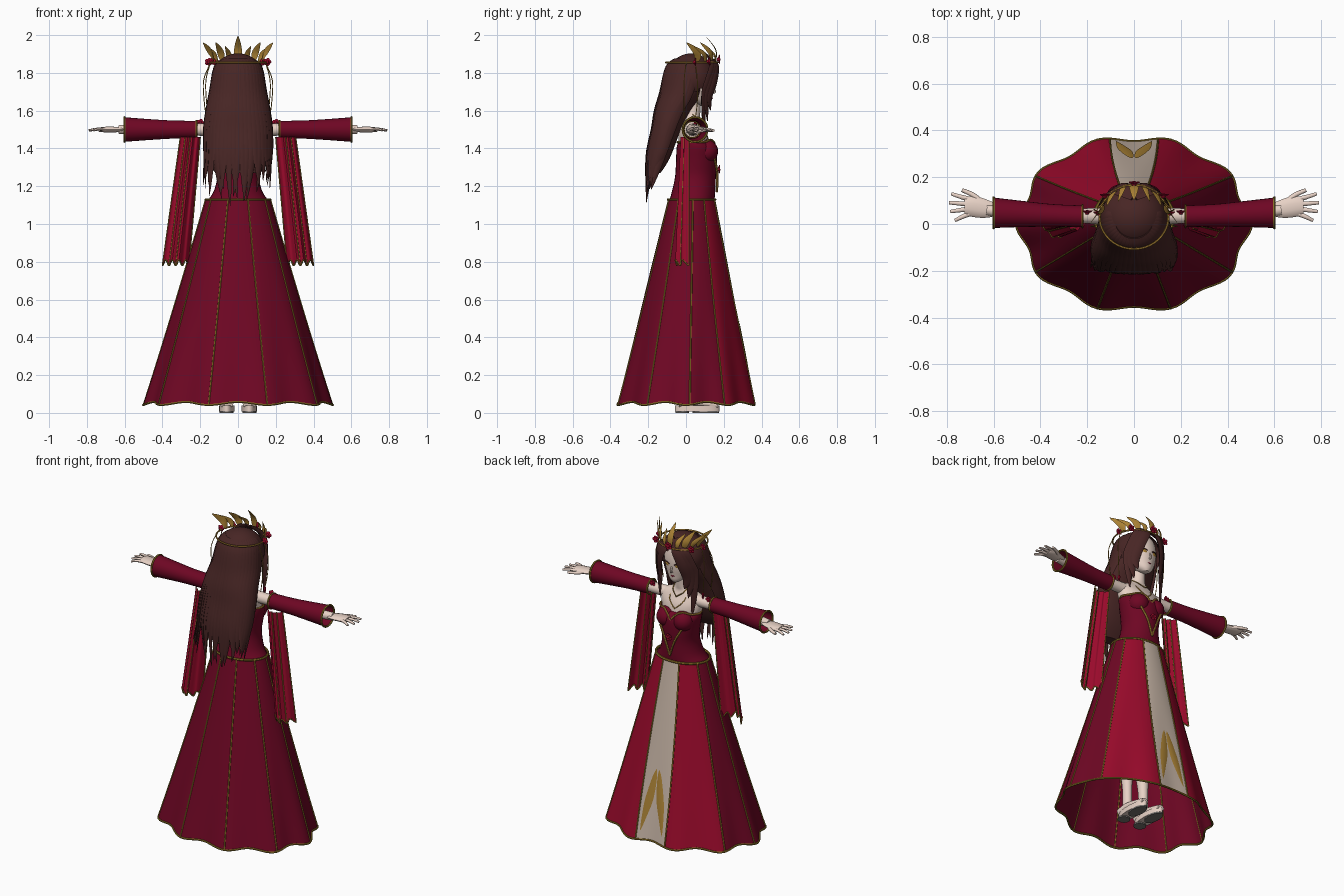
import bpy, bmesh, math, random
from mathutils import Vector as V

random.seed(4)
if "Cube" in bpy.data.objects:
    bpy.data.objects.remove(bpy.data.objects["Cube"])
Z, Y = V((0, 0, 1)), V((0, 1, 0))
sin, cos, rad, tau = math.sin, math.cos, math.radians, math.tau


def material(name, r, g, b):
    m = bpy.data.materials.new(name)
    m.use_nodes = True
    m.diffuse_color = (r, g, b, 1)
    m.node_tree.nodes["Principled BSDF"].inputs["Base Color"].default_value = (r, g, b, 1)
    return m


SKIN = material("pale skin", .8, .64, .56)
WINE = material("wine red cloth", .155, .002, .017)
RED = material("bright red cloth", .32, .003, .024)
HAIR = material("dark brown hair", .064, .019, .018)
GOLD = material("gold", .4, .22, .035)
TRIM = material("dark gold trim", .26, .165, .02)
CREAM = material("cream cloth", .57, .46, .38)
SOLE = material("grey sole", .17, .16, .15)


def add(name, verts, faces, mats, rule=None):
    me = bpy.data.meshes.new(name)
    me.from_pydata([tuple(v) for v in verts], [], faces)
    for m in mats:
        me.materials.append(m)
    bm = bmesh.new()
    bm.from_mesh(me)
    if rule:
        bm.faces.ensure_lookup_table()
        for i, f in enumerate(bm.faces):
            f.material_index = rule(i)
    bmesh.ops.recalc_face_normals(bm, faces=bm.faces)
    bm.to_mesh(me)
    bm.free()
    me.shade_smooth()
    me.set_sharp_from_angle(angle=rad(50))
    bpy.context.collection.objects.link(bpy.data.objects.new(name, me))


def loft(name, rings, mats, caps=True, loop=False, rule=None):
    n, k = len(rings[0]), len(rings)
    faces = [(j * n + i, j * n + (i + 1) % n, (j + 1) % k * n + (i + 1) % n, (j + 1) % k * n + i)
             for j in range(k if loop else k - 1) for i in range(n)]
    if caps and not loop:
        faces += [tuple(range(n)), tuple(range((k - 1) * n, k * n))]
    add(name, [p for r in rings for p in r], faces, mats, rule)


def oval(z, rx, yc, ry, xc=0, n=28):
    return [V((xc + rx * sin(tau * i / n), yc + ry * cos(tau * i / n), z)) for i in range(n)]


def body(name, table, mat, xc=0):
    loft(name, [oval(*row, xc) for row in spline(table, 4)], [mat])


def spline(pts, n):
    # Catmull-Rom through rows of any length
    out, last = [], len(pts) - 1
    for i in range(last):
        a, b, c, d = pts[max(i - 1, 0)], pts[i], pts[i + 1], pts[min(i + 2, last)]
        for k in range(n):
            t = k / n
            out.append([.5 * (2 * q + (r - p) * t + (2 * p - 5 * q + 4 * r - s) * t * t
                              + (3 * q - p - 3 * r + s) * t ** 3) for p, q, r, s in zip(a, b, c, d)])
    return out + [list(pts[-1])]


def ribbon(name, pts, width, thick, mat, out=Y, shape=lambda u: 1, loop=False, steps=5, n=6):
    path = [V(p) for p in (pts if loop else spline(pts, steps))]
    k, rings = len(path), []
    for i, p in enumerate(path):
        t = (path[(i + 1) % k] - path[i - 1]) if loop else path[min(i + 1, k - 1)] - path[max(i - 1, 0)]
        side = t.cross(out).normalized()
        up = side.cross(t).normalized()
        s = max(shape(i / (k - 1)), .02)
        rings.append([p + side * width * s * cos(tau * j / n) + up * thick * s * sin(tau * j / n)
                      for j in range(n)])
    loft(name, rings, [mat], loop=loop)


def tube(name, pts, r, mat, loop=False, out=Y):
    ribbon(name, pts, r, r, mat, out, loop=loop, steps=4)


def leaf_shape(u):
    return sin(math.pi * u ** .8)


def lock_shape(u):
    return min(1, .5 + 2 * u) * (1 - u ** 6)


# Skirt: flared panels with a wavy hem, the front panel staying wide at the waist
def skirt_at(a, t, lift=0.):
    a = (a + math.pi) % tau - math.pi
    if abs(a) < math.pi / 3:
        a += .2 * (1 - t) * sin(3 * a)
    w = 1 - .035 * t * t * cos(10 * a)
    return V(((.17 + .315 * t + lift) * sin(a) * w, .03 - .03 * t + (.125 + .24 * t + lift) * cos(a) * w,
              1.13 - 1.08 * t + .008 * t * t * cos(10 * a)))


COLS, ROWS = 120, 14


def panel(i):
    a = abs((i % COLS + .5) * 360 / COLS)
    a = min(a, 360 - a)
    return 2 if a < 12 else 1 if a < 57 else 0


loft("skirt", [[skirt_at(tau * i / COLS, j / ROWS) for i in range(COLS)] for j in range(ROWS + 1)],
     [WINE, RED, CREAM], caps=False, rule=panel)
for t, label, r in ((0, "waist_trim", .007), (1, "hem_trim", .006)):
    tube(label, [skirt_at(tau * i / COLS, t) for i in range(COLS)], r, TRIM, True, Z)
for s in (1, -1):
    for deg in (12, 57, 87, 123, 162):
        tube("skirt_seam", [skirt_at(s * rad(deg), j / 8, .001) for j in range(9)], .0045, TRIM,
             out=V((.4, 1, 0)))
    ribbon("skirt_leaf", [skirt_at(s * rad(d), t, .004) for d, t in ((1.2, .6), (4, .74), (6.5, .84), (9, .95))],
           .026, .003, GOLD, Y, leaf_shape)

# Torso, bodice, neck and head
body("bodice", [(1.12, .165, .03, .12), (1.17, .13, .04, .115), (1.25, .11, .05, .108),
                (1.33, .12, .055, .108), (1.4, .135, .055, .105), (1.43, .135, .045, .088)], WINE)
body("shoulders", [(1.4, .12, .045, .08), (1.47, .14, .035, .076), (1.52, .14, .03, .055),
                   (1.55, .075, .03, .043), (1.58, .042, .035, .04), (1.66, .04, .04, .04)], SKIN)
body("head", [(1.622, .02, .105, .02), (1.64, .046, .088, .046), (1.67, .07, .068, .07), (1.72, .09, .055, .09),
              (1.78, .098, .045, .1), (1.84, .085, .04, .09), (1.875, .04, .04, .05)], SKIN)
ribbon("nose", [(0, .14, 1.73), (0, .153, 1.7), (0, .14, 1.695)], .006, .006, SKIN, V((1, 0, 0)))
ribbon("mouth", [(-.014, .135, 1.668), (0, .14, 1.666), (.014, .135, 1.668)], .004, .003, RED, Y, leaf_shape)
for s in (1, -1):
    ribbon("eye", [(s * .02, .142, 1.732), (s * .04, .138, 1.738), (s * .06, .127, 1.734)], .011, .003, GOLD,
           Y, leaf_shape)
    ribbon("lash", [(s * .017, .145, 1.742), (s * .04, .14, 1.75), (s * .064, .126, 1.742)], .004, .003, HAIR)
    cup = bpy.data.meshes.new("bust_cup")
    bm = bmesh.new()
    bmesh.ops.create_uvsphere(bm, u_segments=20, v_segments=12, radius=.062)
    bm.to_mesh(cup)
    bm.free()
    cup.materials.append(WINE)
    cup.shade_smooth()
    ob = bpy.data.objects.new("bust_cup", cup)
    ob.location = (s * .058, .108, 1.385)
    bpy.context.collection.objects.link(ob)
    # Gold neckline and pointed front trim
    tube("neckline_trim", [(0, .156, 1.39), (s * .03, .15, 1.428), (s * .065, .13, 1.446),
                           (s * .11, .1, 1.435), (s * .136, .045, 1.433), (s * .08, -.03, 1.433),
                           (0, -.045, 1.433)], .006, GOLD, out=V((0, .2, 1)))
    tube("bodice_point", [(s * .075, .152, 1.345), (s * .035, .165, 1.27), (0, .164, 1.17)], .007, GOLD)
    tube("necklace", [(s * .046, .035, 1.58), (s * .04, .075, 1.55), (0, .1, 1.52)], .003, GOLD, out=Z)
    tube("long_necklace", [(s * .05, .03, 1.57), (s * .05, .095, 1.5), (0, .118, 1.45)], .003, GOLD, out=Z)


# Rosettes
def flower(center, size):
    c = V(center)
    ribbon("flower_heart", [c - Z * size * .5, c, c + Z * size * .5], size * .5, size * .5, RED, Y, leaf_shape)
    for k in range(5):
        d = V((cos(tau * k / 5), .3, sin(tau * k / 5))) * size
        ribbon("flower_petal", [c, c + d * .6, c + d], size * .5, size * .2, RED, Y, leaf_shape, steps=3)


flower((0, .172, 1.29), .024)
flower((0, .172, 1.872), .026)

DRAPE = 25
for s in (1, -1):
    # Arms, hands and flared sleeves
    ribbon("arm", [(s * .1, .035, 1.5), (s * .25, .035, 1.5), (s * .5, .045, 1.5), (s * .63, .06, 1.5)],
           .036, .036, SKIN, Z, lambda u: 1 - .35 * u, n=12)
    ribbon("palm", [(s * .6, .06, 1.5), (s * .64, .066, 1.5), (s * .69, .075, 1.5), (s * .725, .076, 1.5)],
           .044, .016, SKIN, Z, lambda u: .65 + .35 * sin(2.6 * u), n=10)
    for k, (length, spread) in enumerate(((.06, -.03), (.08, -.012), (.085, .006), (.075, .024))):
        y = .045 + .02 * k
        ribbon("finger", [(s * .7, y, 1.5), (s * (.705 + length / 2), y + spread / 2, 1.502),
                          (s * (.705 + length), y + spread, 1.496)], .0115, .0095, SKIN, Z, lambda u: 1 - .4 * u, n=8)
    ribbon("thumb", [(s * .645, .085, 1.5), (s * .685, .122, 1.497), (s * .735, .145, 1.495)],
           .0135, .012, SKIN, Z, lambda u: 1 - .4 * u, n=8)

    def cuff(x, r, y, n=24):
        return [V((s * x, y + r * cos(tau * i / n), 1.5 + r * sin(tau * i / n))) for i in range(n)]
    sleeve = [(.22, .046, .033), (.35, .048, .037), (.48, .056, .043), (.6, .065, .048)]
    loft("sleeve", [cuff(*row) for row in spline(sleeve, 3)], [WINE], caps=False)
    for end in (0, -1):
        tube("sleeve_trim", cuff(*sleeve[end]), .006, TRIM, True, V((1, 0, 0)))
    flower((s * .2, .05, 1.535), .022)

    # Hanging drapes: a bowed sheet with soft pleats
    def drape_at(c, v):
        u = c / (DRAPE - 1)
        return V((s * ((.2 + .105 * u) * (1 - v) + (.26 + .14 * u) * v),
                  .01 - (.035 + .03 * v) * sin(math.pi * u) + .006 * cos(8 * math.pi * u),
                  1.46 - (.665 + .015 * cos(8 * math.pi * u)) * v))
    verts = [drape_at(c, j / 6) for j in range(7) for c in range(DRAPE)]
    add("sleeve_drape", verts, [(j * DRAPE + c, j * DRAPE + c + 1, (j + 1) * DRAPE + c + 1, (j + 1) * DRAPE + c)
                                for j in range(6) for c in range(DRAPE - 1)], [RED])
    tube("drape_hem", [drape_at(c, 1) for c in range(DRAPE)], .004, TRIM, out=Z)
    for c in (0, 12, 18, 24):
        tube("drape_seam", [drape_at(c, j / 4) for j in range(5)], .0035, TRIM)

    # Legs and sandals
    body("leg", [(.05, .026, .01, .03), (.2, .028, .01, .03), (.38, .042, .0, .045), (.52, .04, .015, .042),
                 (.8, .06, .02, .065), (1.05, .07, .03, .08)], SKIN, s * .06)
    ribbon("foot", [(s * .06, -.04, .05), (s * .06, .03, .06), (s * .06, .11, .05), (s * .06, .17, .04)],
           .036, .028, SKIN, Z, lambda u: 1 - .35 * u * u, n=10)
    loft("sandal_base", [oval(z, .041, .06, .118, s * .06) for z in (.008, .04)], [SKIN])
    for y, length in ((-.02, .036), (.105, .07)):
        loft("sandal_sole", [oval(z, .037, y, length, s * .06) for z in (0, .01)], [SOLE])

# Hair: cap, long back mass and layered locks
cap = bpy.data.meshes.new("hair_cap")
bm = bmesh.new()
bmesh.ops.create_uvsphere(bm, u_segments=36, v_segments=24, radius=1)
for v in bm.verts:
    v.co = V((v.co.x * .142, v.co.y * .133 + .028, v.co.z * .135 + 1.768))
bmesh.ops.delete(bm, geom=[v for v in bm.verts if v.co.z < 1.70 or
                           (v.co.y > .07 and v.co.z < 1.835 - 1.1 * abs(v.co.x))], context='VERTS')
bm.to_mesh(cap)
bm.free()
cap.materials.append(HAIR)
cap.shade_smooth()
bpy.context.collection.objects.link(bpy.data.objects.new("hair_cap", cap))
MASS = [(1.83, .115, .015, .11), (1.7, .137, -.015, .11), (1.6, .155, -.065, .09), (1.5, .168, -.1, .073),
        (1.35, .168, -.145, .06), (1.27, .12, -.17, .035)]
body("hair_mass", MASS, HAIR)
for i in range(25):
    a = rad(-102 + 8.5 * i)
    tip = 1.05 + .13 * sin(a) ** 2 + random.uniform(0, .11)
    pts = [(.08 * sin(a), .02 - .08 * cos(a), 1.872)]
    pts += [(rx * 1.05 * sin(a), yc - ry * 1.06 * cos(a), z) for z, rx, yc, ry in MASS[:5]]
    pts.append((.165 * sin(a) + random.uniform(-.03, .03), -.19 - .02 * cos(a), tip))
    ribbon("back_lock", pts, .031, .01, HAIR, V((sin(a), -cos(a), .01)), lock_shape, steps=4)
for s in (1, -1):
    for k, low in enumerate((1.6, 1.54, 1.42 if s < 0 else 1.48)):
        g = .016 * k
        ribbon("face_lock", [(s * .005, .11, 1.893), (s * (.045 + g), .157 - g / 2, 1.845),
                             (s * (.08 + g), .15 - g, 1.76), (s * (.095 + g), .125 - g, 1.67),
                             (s * (.08 + g), .13 - g, low)], .032, .011, HAIR, V((s * .5, 1, .2)), lock_shape)

# Crown: band, splayed leaves, rosettes and hanging beads
tube("crown_band", [p for p in oval(1.855, .147, .03, .137, n=40)], .005, GOLD, True, Z)
for k in range(-4, 5):
    a, big = rad(19 * k), abs(k) in (0, 2, 4)
    x, y = .13 * sin(a), .03 + .132 * cos(a)
    rise = .14 if k == 0 else .105 if big else .085
    tip = (x * (1.48 if big else 1.6), y - .06, 1.856 + rise)
    ribbon("crown_leaf", [(x, y, 1.856), (x * 1.16, y - .006, 1.856 + rise * .5), tip], .021 if big else .015,
           .003, GOLD, V((sin(a), cos(a), .3)), leaf_shape)
for s in (1, -1):
    flower((s * .125, .12, 1.862), .024)
    flower((s * .155, .045, 1.858), .022)
    for k in range(2):
        x = .155 + .012 * k
        tube("crown_chain", [(s * .147, .05 - .05 * k, 1.85), (s * (x + .015), .06 - .07 * k, 1.76),
                             (s * (x + .012), .06 - .07 * k, 1.65), (s * x, .05 - .06 * k, 1.56)], .0025, GOLD)
    ribbon("chain_drop", [(s * .155, .05, 1.57), (s * .155, .05, 1.55), (s * .155, .05, 1.52)],
           .008, .008, RED, Y, leaf_shape)
